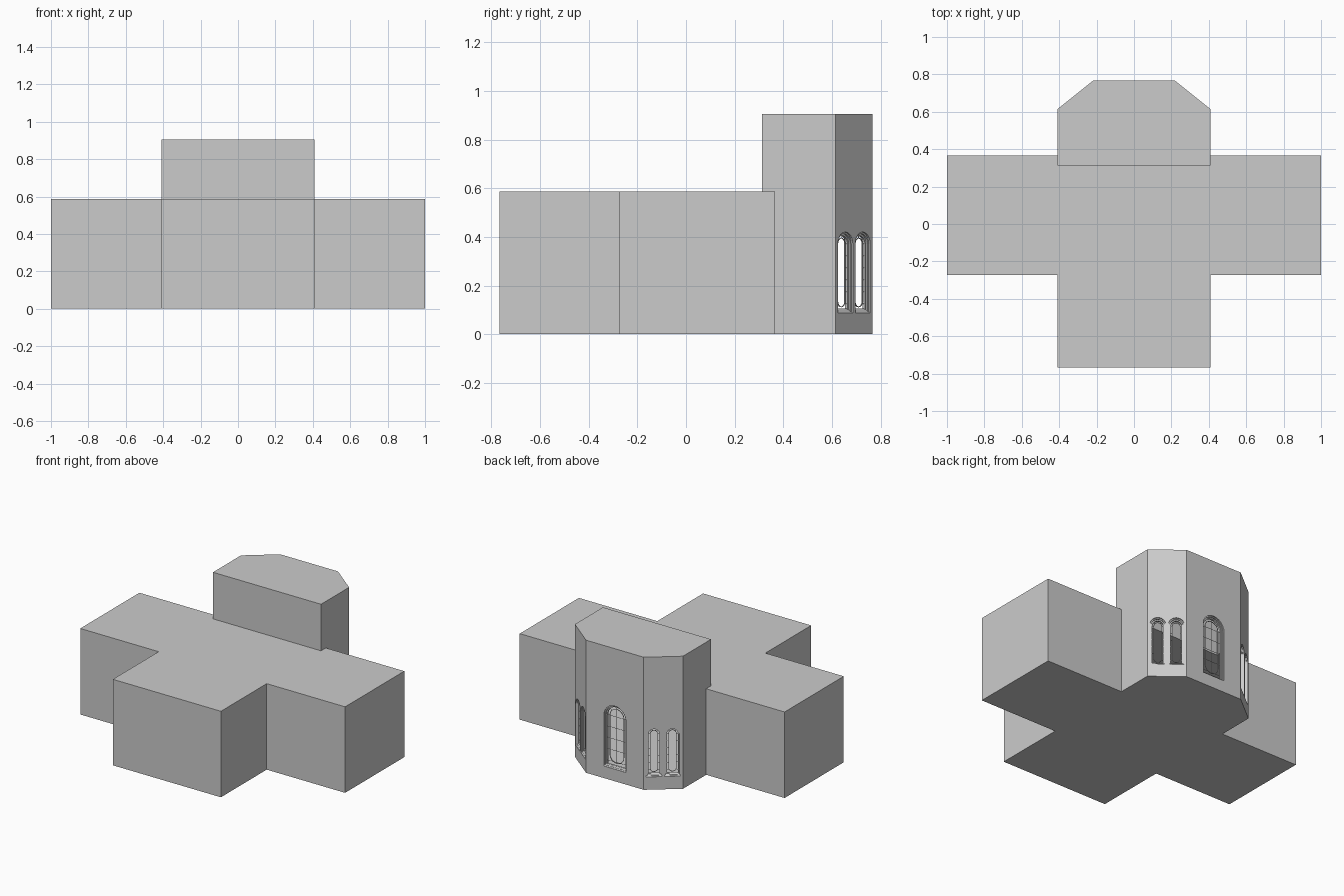
import bpy, bmesh
from math import sin, cos, pi
from mathutils import Matrix, Vector

cube = bpy.data.objects.get("Cube")
if cube:
    bpy.data.objects.remove(cube)

LOW, HIGH = 0.587, 0.905      # roof heights of the hall and the apse
stone = bpy.data.materials.new("light_grey_stone")
stone.use_nodes = True
GREY = (0.6, 0.6, 0.6, 1)
stone.diffuse_color = GREY
stone.node_tree.nodes["Principled BSDF"].inputs["Base Color"].default_value = GREY


def add_plate(bm, loops, frame, front=0.0, depth=0.0):
    """Fill flat loops (outer first, then holes), optionally thickened backwards."""
    part = bmesh.new()
    edges = []
    for loop in loops:
        verts = [part.verts.new((x, y, front)) for x, y in loop]
        edges += [part.edges.new((verts[i - 1], v)) for i, v in enumerate(verts)]
    bmesh.ops.triangle_fill(part, use_beauty=True, edges=edges)
    part.normal_update()
    for f in part.faces:
        if f.normal.z < 0:
            f.normal_flip()
    if depth:
        grown = bmesh.ops.extrude_face_region(part, geom=part.faces[:], use_keep_orig=True)
        moved = [g for g in grown["geom"] if isinstance(g, bmesh.types.BMVert)]
        bmesh.ops.translate(part, verts=moved, vec=(0, 0, -depth))
        bmesh.ops.recalc_face_normals(part, faces=part.faces)
    part.transform(frame)
    mesh = bpy.data.meshes.new("temporary")
    part.to_mesh(mesh)
    part.free()
    bm.from_mesh(mesh)
    bpy.data.meshes.remove(mesh)


def finish(name, bm):
    mesh = bpy.data.meshes.new(name)
    bm.to_mesh(mesh)
    bm.free()
    mesh.materials.append(stone)
    obj = bpy.data.objects.new(name, mesh)
    bpy.context.collection.objects.link(obj)


def rect(x0, y0, x1, y1):
    return [(x0, y0), (x1, y0), (x1, y1), (x0, y1)]


def arch(cx, width, z0, z1, inset=0.0, round_base=False):
    """Round-headed outline, or a stadium when the base is rounded too."""
    r, spring = width / 2 - inset, z1 - width / 2
    n = 12
    pts = [(cx + r * cos(pi * i / n), spring + r * sin(pi * i / n)) for i in range(n + 1)]
    if round_base:
        base = z0 + inset + r
        return pts + [(cx - r * cos(pi * i / n), base - r * sin(pi * i / n)) for i in range(n + 1)]
    return pts + [(cx - r, z0 + inset), (cx + r, z0 + inset)]


def build_window(name, frame, cx, width, z0, z1, rows, full_bars):
    bm = bmesh.new()
    # stepped moulding
    steps = [0, 0.002, 0.009, 0.017]
    for i in range(3):
        rings = [arch(cx, width, z0, z1, s) for s in steps[i:i + 2]]
        front = -0.008 * i
        add_plate(bm, rings, frame, front, 0.028 + front)
    # sloping sill
    tilt = frame @ Matrix.Translation((cx, z0, 0)) @ Matrix.Rotation(-pi / 4, 4, 'X')
    add_plate(bm, [rect(-width / 2, 0, width / 2, 0.03)], tilt)
    # leading: inner loop and cross bars
    gap = 0.017 + width * 0.085
    loop = [arch(cx, width, z0, z1, gap + d, True) for d in (0, 0.003)]
    add_plate(bm, loop, frame, -0.02, 0.004)
    edge, inner, t = width / 2 - 0.016, width / 2 - gap, 0.001
    low, spring = z0 + 0.04, z1 - width / 2
    for i in range(rows):
        z = low + (spring - low) * i / (rows - 1)
        if full_bars:
            spans = [(-edge, edge)]
        else:
            spans = [(-edge, -inner), (inner, edge)]
        for a, b in spans:
            add_plate(bm, [rect(cx + a, z - t, cx + b, z + t)], frame, -0.021, 0.002)
    if full_bars:
        add_plate(bm, [rect(cx - t, z0 + gap, cx + t, z1 - gap)], frame, -0.021, 0.002)
    # short spokes between the loop and the arched head
    for k in range(1, 4):
        spoke = Matrix.Translation((cx, spring, 0)) @ Matrix.Rotation(pi * k / 4, 4, 'Z')
        add_plate(bm, [rect(inner, -t, edge, t)], frame @ spoke, -0.021, 0.002)
    finish(name, bm)


def build_wall(name, a, b, z0, z1, windows=()):
    """Upright wall from a to b, outside on the right hand; windows are pierced."""
    a, b = Vector((*a, 0)), Vector((*b, 0))
    along = (b - a).normalized()
    up = Vector((0, 0, 1))
    out = along.cross(up)
    frame = Matrix((along, up, out)).transposed().to_4x4()
    frame.translation = a
    length = (b - a).length
    holes = [arch(f * length, w, lo, hi) for f, w, lo, hi, *_ in windows]
    bm = bmesh.new()
    add_plate(bm, [rect(0, z0, length, z1)] + holes, frame)
    finish(name, bm)
    for i, (f, w, lo, hi, rows, full) in enumerate(windows):
        build_window(f"{name}_window_{i + 1}", frame, f * length, w, lo, hi, rows, full)


def build_slab(name, outline, z, down=False):
    bm = bmesh.new()
    add_plate(bm, [outline], Matrix.Translation((0, 0, z)))
    if down:
        bmesh.ops.reverse_faces(bm, faces=bm.faces)
    finish(name, bm)


def mirrored(half):
    return half + [(-x, y) for x, y in reversed(half)]


# plan outlines, right half first
hall = [(0.408, -0.767), (0.408, -0.273), (1, -0.273), (1, 0.365), (0.408, 0.365)]
apse = [(0.408, 0.615), (0.218, 0.767)]
APSE_FRONT = (0.408, 0.313)

# floor and roofs
plan = mirrored(hall + apse)
build_slab("floor", plan, 0, down=True)
build_slab("hall_roof", mirrored(hall + [APSE_FRONT]), LOW)
build_slab("apse_roof", mirrored([APSE_FRONT] + apse), HIGH)

# outer walls, with a window pair on each slanted side and one at the back
pair = [(f, 0.102, 0.085, 0.422, 6, False) for f in (0.265, 0.735)]
single = [(0.5, 0.172, 0.08, 0.515, 5, True)]
for i, a in enumerate(plan):
    b = plan[(i + 1) % len(plan)]
    in_apse = min(a[1], b[1]) > 0.36 and max(abs(a[0]), abs(b[0])) < 0.5
    if not in_apse:
        build_wall(f"hall_wall_{i + 1}", a, b, 0, LOW)
    elif a[1] == b[1]:
        build_wall("apse_back_wall", a, b, 0, HIGH, single)
    elif a[0] == b[0]:
        build_wall(f"apse_side_wall_{i + 1}", a, b, 0, HIGH)
    else:
        build_wall(f"apse_slanted_wall_{i + 1}", a, b, 0, HIGH, pair)

# apse walls rising above the hall roof
x, y = APSE_FRONT
build_wall("apse_front_wall", (-x, y), (x, y), LOW, HIGH)
build_wall("apse_upper_left_wall", (x, y), hall[-1], LOW, HIGH)
build_wall("apse_upper_right_wall", (-x, hall[-1][1]), (-x, y), LOW, HIGH)
